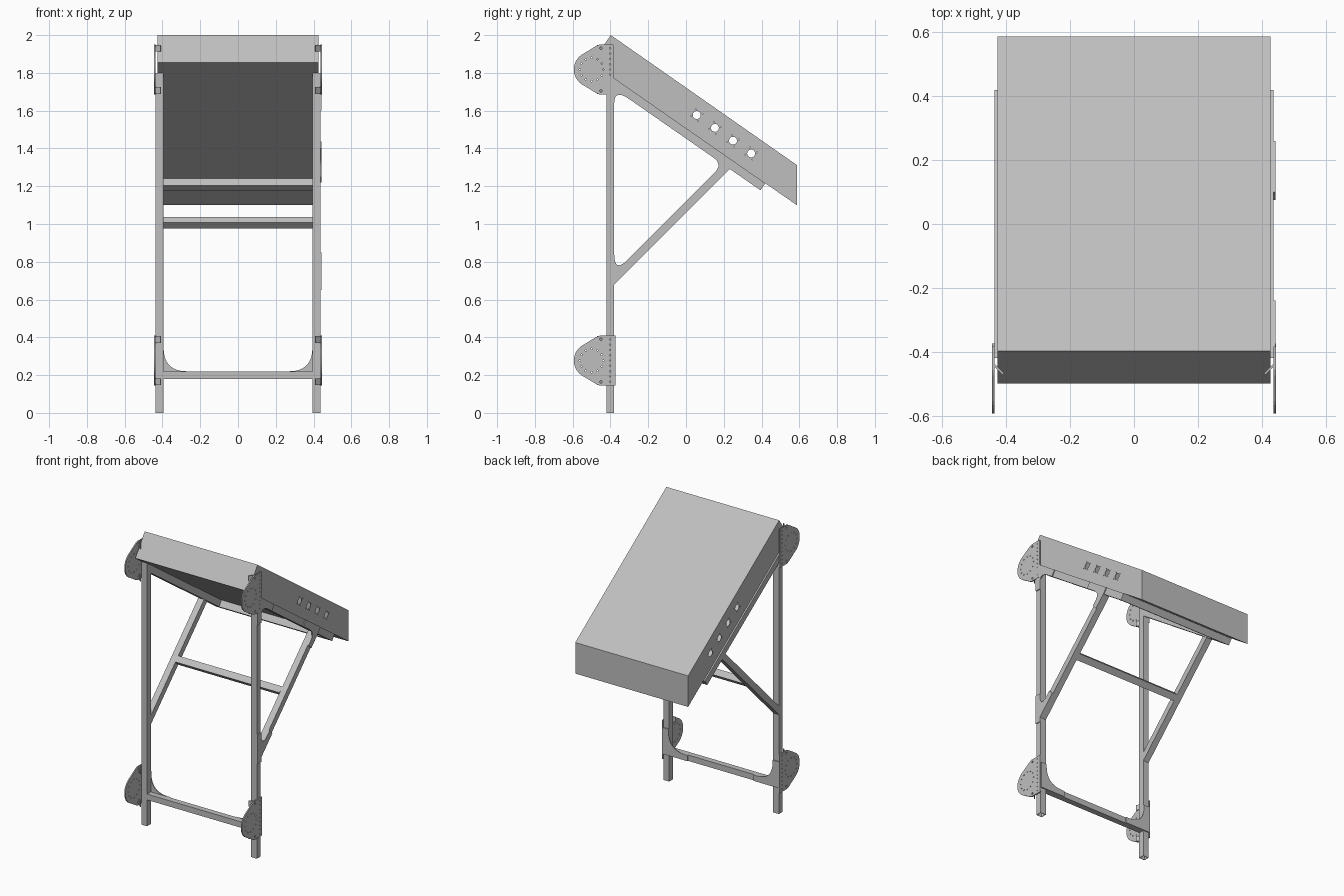
import bpy, bmesh, math
from mathutils import Vector, Matrix

if "Cube" in bpy.data.objects:
    bpy.data.objects.remove(bpy.data.objects["Cube"])

mat = bpy.data.materials.new("light_grey_metal")
mat.use_nodes = True
GREY = (0.52, 0.52, 0.52, 1)
mat.diffuse_color = GREY
mat.node_tree.nodes["Principled BSDF"].inputs["Base Color"].default_value = GREY


def finish(name, bm):
    bmesh.ops.recalc_face_normals(bm, faces=bm.faces)
    me = bpy.data.meshes.new(name)
    bm.to_mesh(me)
    bm.free()
    me.materials.append(mat)
    ob = bpy.data.objects.new(name, me)
    bpy.context.collection.objects.link(ob)
    return ob


def prism(name, pts, a, b, axis="x", open_bottom=False):
    """Extrude a side outline (y, z) along x, or a front outline (x, z) along y."""
    bm = bmesh.new()
    place = (lambda p: (a, *p)) if axis == "x" else (lambda p: (p[0], a, p[1]))
    face = bm.faces.new([bm.verts.new(place(p)) for p in pts])
    res = bmesh.ops.extrude_face_region(bm, geom=[face])
    move = Vector((b - a, 0, 0)) if axis == "x" else Vector((0, b - a, 0))
    bmesh.ops.translate(bm, vec=move, verts=[v for v in res["geom"] if isinstance(v, bmesh.types.BMVert)])
    bmesh.ops.recalc_face_normals(bm, faces=bm.faces)
    if open_bottom:
        low = min(bm.faces, key=lambda f: f.calc_center_median().z)
        bmesh.ops.delete(bm, geom=[low], context="FACES_ONLY")
    return finish(name, bm)


def apply_mod(ob, kind, **settings):
    mod = ob.modifiers.new(kind.lower(), kind)
    for key, value in settings.items():
        setattr(mod, key, value)
    bpy.context.view_layer.objects.active = ob
    bpy.ops.object.modifier_apply(modifier=mod.name)


def drill(ob, holes, length, x=0):
    """Cut round holes (y, z, radius) along x."""
    bm = bmesh.new()
    for y, z, r in holes:
        m = Matrix.Translation((x, y, z)) @ Matrix.Rotation(math.pi / 2, 4, "Y")
        bmesh.ops.create_cone(bm, cap_ends=True, segments=24 if r > 0.01 else 8,
                              radius1=r, radius2=r, depth=length, matrix=m)
    cutter = finish("hole_cutter", bm)
    cutter.hide_render = True
    apply_mod(ob, "BOOLEAN", object=cutter, operation="DIFFERENCE", solver="EXACT")
    bpy.data.objects.remove(cutter)


def fillet(a, c, b, n=8):
    a, c, b = Vector(a), Vector(c), Vector(b)
    return [tuple(a.lerp(c, i / n).lerp(c.lerp(b, i / n), i / n)) for i in range(n + 1)]


def under(y):
    return 1.855 - 0.695 * (y + 0.5)


RAIL = 0.055                 # vertical depth of the sloping rail
IN, OUT = 0.394, 0.437       # inner and outer x of the frame tubes
FRONT, BACK = -0.42, -0.38   # y range of the posts

# Sloping hollow cabinet with ventilation holes through both sides
cabinet = prism("cabinet", [(-0.398, 2.0), (0.587, 1.312), (0.587, under(0.587)), (-0.5, under(-0.5))],
                -0.427, 0.427)
apply_mod(cabinet, "SOLIDIFY", thickness=0.006, offset=-1)
holes = []
for i in range(4):
    y, z = 0.057 + 0.096 * i, 1.577 - 0.068 * i
    holes.append((y, z, 0.021))
    for k in range(4):
        t = math.radians(10 + 90 * k)
        holes.append((y + 0.032 * math.cos(t), z + 0.032 * math.sin(t), 0.003))
drill(cabinet, holes, 2)

for side, s in (("left", 1), ("right", -1)):
    # Post, open at the foot
    post = prism(side + "_post", [(FRONT, 0), (BACK, 0), (BACK, under(BACK)), (FRONT, under(FRONT))],
                 s * IN, s * OUT, open_bottom=True)
    apply_mod(post, "SOLIDIFY", thickness=0.004, offset=-1)

    # Sloping rail under the cabinet and the diagonal brace
    prism(side + "_rail", [(BACK, under(BACK)), (0.42, under(0.42)), (0.394, under(0.394) - RAIL),
                           (BACK, under(BACK) - RAIL)], s * IN, s * OUT)
    prism(side + "_brace", [(BACK, 0.68), (0.2315, 1.2915), (0.196, 1.316), (BACK, 0.74)], s * IN, s * OUT)

    # Rounded mounting plates with bolt holes and bent tabs
    for level, zc, back in (("upper", 1.818, -0.383), ("lower", 0.277, -0.374)):
        arc = [(-0.5 + 0.094 * math.cos(math.radians(t)), zc + 0.094 * math.sin(math.radians(t)))
               for t in range(125, 236, 10)]
        outline = [(back, zc + 0.132), (-0.457, zc + 0.132), (-0.475, zc + 0.125)] + arc
        outline += [(-0.475, zc - 0.125), (-0.457, zc - 0.132), (back, zc - 0.132)]
        plate = prism(f"{side}_{level}_plate", outline, s * OUT, s * (OUT + 0.008))
        bolts = [(-0.5 + 0.062 * math.cos(k * math.pi / 6), zc + 0.062 * math.sin(k * math.pi / 6), 0.004)
                 for k in range(12)]
        bolts += [(-0.402, zc + d * 0.028, 0.004) for d in range(-4, 5)]
        bolts += [(-0.45, zc + d * 0.113, 0.007) for d in (-1, 1)]
        drill(plate, bolts, 0.05, s * OUT)
        for d in (-1, 1):
            bm = bmesh.new()
            m = (Matrix.Translation((s * 0.424, -0.455, zc + d * 0.112))
                 @ Matrix.Rotation(-s * math.radians(45), 4, "Z") @ Matrix.Diagonal((0.006, 0.042, 0.036, 1)))
            bmesh.ops.create_cube(bm, size=1, matrix=m)
            finish(f"{side}_{level}_tab", bm)

    # Gussets behind the lower crossbar
    outline = [(OUT, 0.18), (OUT, 0.36), (IN, 0.36)]
    outline += fillet((IN, 0.345), (IN, 0.22), (0.27, 0.22)) + [(0.25, 0.22), (0.25, 0.18)]
    prism(side + "_lower_gusset", [(s * x, z) for x, z in outline], BACK, BACK + 0.007, axis="y")

# Crossbars
prism("lower_crossbar", [(FRONT, 0.18), (BACK, 0.18), (BACK, 0.22), (FRONT, 0.22)], -IN, IN)
prism("brace_crossbar", [(-0.083, 0.976), (-0.052, 1.007), (-0.083, 1.038), (-0.114, 1.007)], -IN, IN)
prism("rail_crossbar", [(0.42, under(0.42)), (0.394, under(0.394) - RAIL),
                        (0.358, under(0.358) - RAIL), (0.384, under(0.384))], -IN, IN)

# Joint gussets on the outside of the left frame
top = [(FRONT, under(FRONT)), (FRONT, 1.6), (BACK, 1.6)]
top += fillet((BACK, 1.64), (BACK, 1.717), (-0.30, under(-0.30) - RAIL))
top += [(-0.265, under(-0.265) - RAIL), (-0.24, under(-0.24))]
low = [(FRONT, 0.85), (FRONT, 0.65), (BACK, 0.65), (BACK, 0.68), (-0.26, 0.80), (-0.29, 0.83)]
low += fillet((-0.31, 0.81), (BACK, 0.74), (BACK, 0.84)) + [(BACK, 0.85)]
mid = [(0.10, under(0.10)), (0.26, under(0.26)), (0.2315, 1.2915), (0.16, 1.22), (0.13, 1.25)]
mid += fillet((0.15, 1.27), (0.196, 1.316), (0.145, under(0.145) - RAIL)) + [(0.075, under(0.075) - RAIL)]
for name, outline in (("post_rail_gusset", top), ("post_brace_gusset", low), ("rail_brace_gusset", mid)):
    prism(name, outline, OUT, OUT + 0.006)
